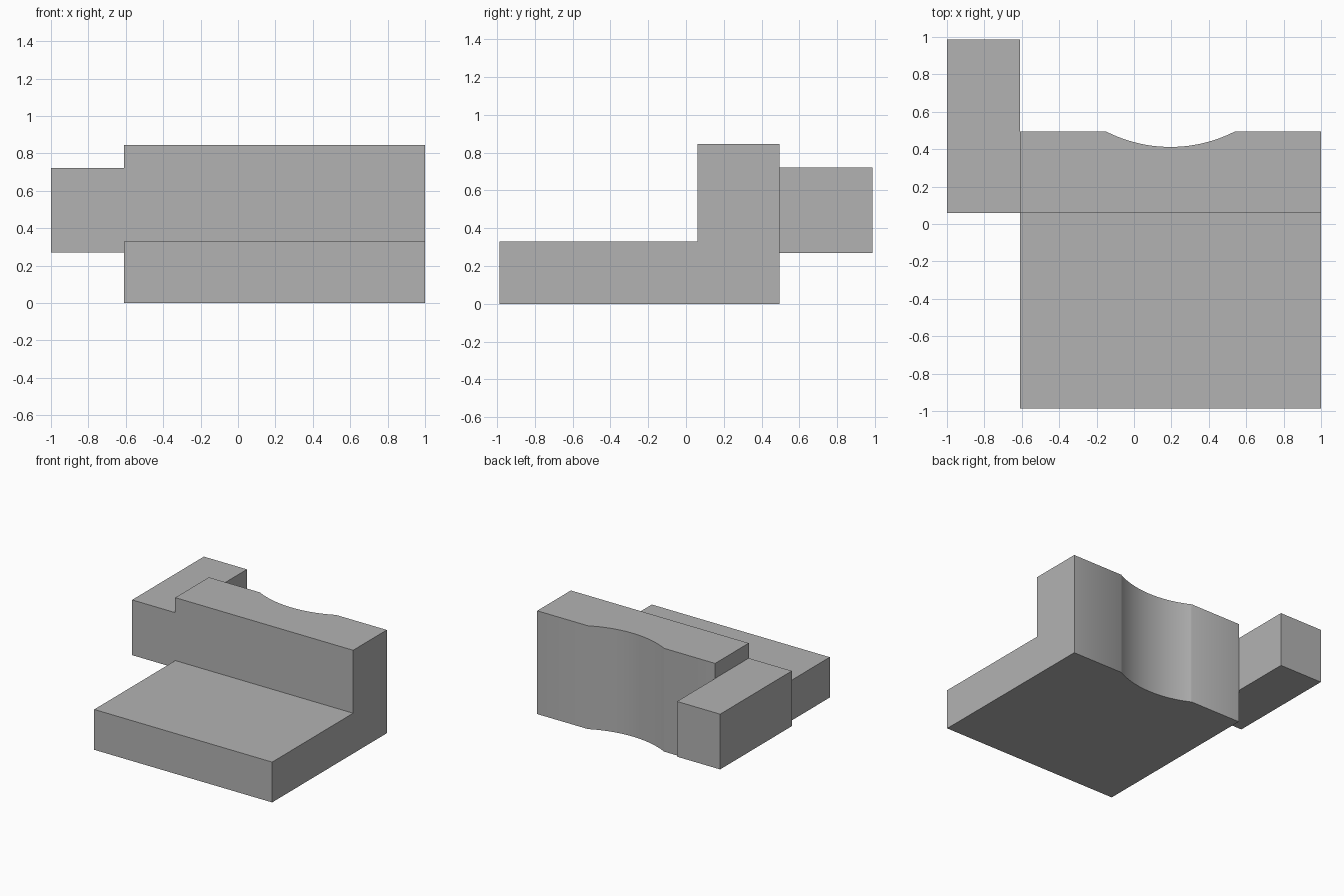
import bpy
import bmesh

cube = bpy.data.objects.get("Cube")
if cube:
    bpy.data.objects.remove(cube, do_unlink=True)

grey = bpy.data.materials.new("plain grey")
grey.use_nodes = True
colour = (0.45, 0.45, 0.45, 1)
grey.diffuse_color = colour
grey.node_tree.nodes["Principled BSDF"].inputs["Base Color"].default_value = colour


def extrude_profile(name, profile, x0, x1):
    """Extrude a (y, z) outline along x."""
    bm = bmesh.new()
    face = bm.faces.new([bm.verts.new((x0, y, z)) for y, z in profile])
    new = bmesh.ops.extrude_face_region(bm, geom=[face])["geom"]
    moved = [v for v in new if isinstance(v, bmesh.types.BMVert)]
    bmesh.ops.translate(bm, verts=moved, vec=(x1 - x0, 0, 0))
    bmesh.ops.recalc_face_normals(bm, faces=bm.faces)
    mesh = bpy.data.meshes.new(name)
    bm.to_mesh(mesh)
    bm.free()
    mesh.materials.append(grey)
    obj = bpy.data.objects.new(name, mesh)
    bpy.context.collection.objects.link(obj)
    return obj


front, step, back, end = -0.987, 0.06, 0.495, 0.987
base_top, wall_top = 0.33, 0.845
side = -0.61

# L-shaped body: low base plate with an upright wall behind it
body = extrude_profile("stepped_body", [
    (front, 0), (back, 0), (back, wall_top),
    (step, wall_top), (step, base_top), (front, base_top)], side, 1)

# Shallow round hollow in the back of the wall
half_width, depth = 0.345, 0.083
radius = (half_width ** 2 + depth ** 2) / (2 * depth)
bpy.ops.mesh.primitive_cylinder_add(
    vertices=192, radius=radius, depth=3,
    location=(0.195, back - depth + radius, 0.4))
cutter = bpy.context.object
cutter.name = "hollow_cutter"
cutter.hide_render = True
cutter.data.materials.append(grey)

cut = body.modifiers.new("hollow", "BOOLEAN")
cut.operation = "DIFFERENCE"
cut.solver = "EXACT"
cut.object = cutter
bpy.ops.object.select_all(action="DESELECT")
body.select_set(True)
bpy.context.view_layer.objects.active = body
bpy.ops.object.modifier_apply(modifier=cut.name)
bpy.data.objects.remove(cutter, do_unlink=True)
bpy.ops.object.shade_smooth_by_angle()

# Side arm reaching past the back of the wall
arm_bottom, arm_top = 0.27, 0.722
extrude_profile("side_arm", [
    (step, arm_bottom), (end, arm_bottom), (end, arm_top), (step, arm_top)], -1, side)
